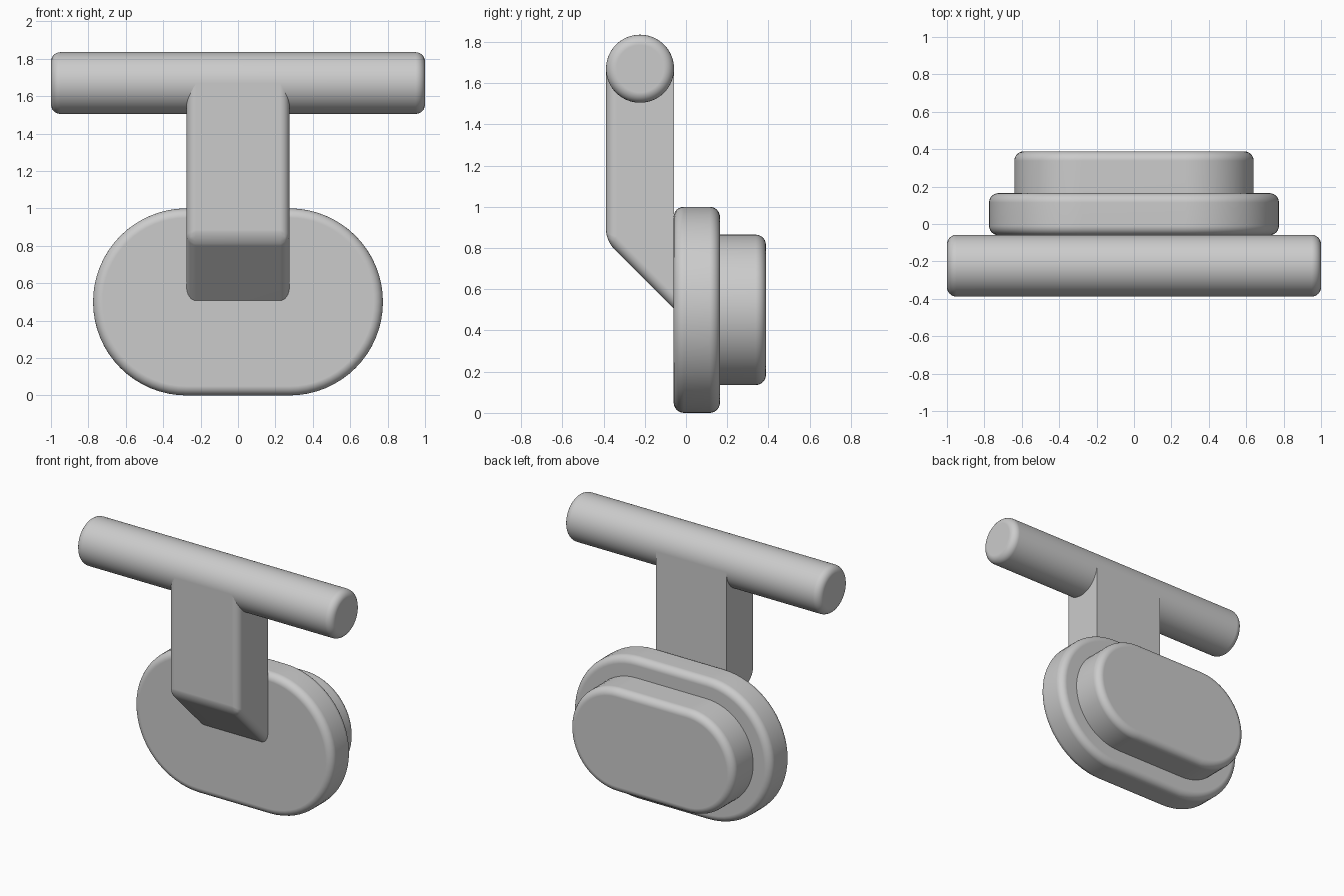
import bpy
import bmesh
from math import cos, sin, pi
from mathutils import Vector

cube = bpy.data.objects.get("Cube")
if cube:
    bpy.data.objects.remove(cube, do_unlink=True)

grey = bpy.data.materials.new("light_grey")
grey.use_nodes = True
COLOUR = (0.6, 0.6, 0.6, 1)
grey.diffuse_color = COLOUR
grey.node_tree.nodes["Principled BSDF"].inputs["Base Color"].default_value = COLOUR

ROUND = 0.05


def extrude_part(name, outline, offset, is_rounded):
    """Extrude a closed outline and round the edges chosen by the rule."""
    bm = bmesh.new()
    offset = Vector(offset)
    near = [bm.verts.new(p) for p in outline]
    far = [bm.verts.new(Vector(p) + offset) for p in outline]
    bm.faces.new(near)
    bm.faces.new(far[::-1])
    n = len(near)
    for i in range(n):
        j = (i + 1) % n
        bm.faces.new((near[j], near[i], far[i], far[j]))
    bmesh.ops.recalc_face_normals(bm, faces=bm.faces)
    edges = [e for e in bm.edges if is_rounded(e)]
    bmesh.ops.bevel(bm, geom=edges, offset=ROUND, offset_type='OFFSET',
                    segments=6, profile=0.5, affect='EDGES', clamp_overlap=True)
    mesh = bpy.data.meshes.new(name)
    bm.to_mesh(mesh)
    bm.free()
    mesh.materials.append(grey)
    obj = bpy.data.objects.new(name, mesh)
    bpy.context.collection.objects.link(obj)
    bpy.ops.object.select_all(action='DESELECT')
    obj.select_set(True)
    bpy.context.view_layer.objects.active = obj
    bpy.ops.object.shade_smooth_by_angle(angle=pi / 6)
    # Keep the broad faces flat beside the rounded edges
    weighted = obj.modifiers.new("flat_faces", 'WEIGHTED_NORMAL')
    weighted.keep_sharp = True
    return obj


def stadium(half_straight, radius, y, z, steps=32):
    points = []
    for side, start in ((1, -pi / 2), (-1, pi / 2)):
        for i in range(steps + 1):
            a = start + pi * i / steps
            points.append((side * half_straight + radius * cos(a), y, z + radius * sin(a)))
    return points


def on_plane(edge, axis, values):
    return any(all(abs(v.co[axis] - value) < 1e-4 for v in edge.verts) for value in values)


# Wide oval flange, rounded front and back
FRONT, STEP, BACK = -0.06, 0.165, 0.388
extrude_part("flange", stadium(0.275, 0.5, FRONT, 0.5), (0, STEP - FRONT, 0),
             lambda e: on_plane(e, 1, (FRONT, STEP)))

# Smaller oval boss behind it, rounded at the back only
extrude_part("rear_boss", stadium(0.275, 0.365, STEP - 0.01, 0.5), (0, BACK - STEP + 0.01, 0),
             lambda e: on_plane(e, 1, (BACK,)))

# Horizontal round handle bar
BAR_Y, BAR_Z, BAR_R = -0.223, 1.67, 0.165
circle = [(-1, BAR_Y + BAR_R * cos(2 * pi * i / 64), BAR_Z + BAR_R * sin(2 * pi * i / 64))
          for i in range(64)]
extrude_part("handle_bar", circle, (2, 0, 0), lambda e: on_plane(e, 0, (-1, 1)))

# Stem with a sloping underside; its front and underside edges are rounded
STEM_FRONT, STEM_BACK, HALF = BAR_Y - BAR_R, BAR_Y + BAR_R, 0.275
profile = [(-HALF, STEM_FRONT, BAR_Z), (-HALF, STEM_FRONT, 0.835),
           (-HALF, STEM_BACK, 0.505), (-HALF, STEM_BACK, BAR_Z)]


def stem_edge(edge):
    a, b = (v.co for v in edge.verts)
    across = abs(a.x - b.x) > 0.1
    on_bend = any(abs(c.y - STEM_FRONT) < 1e-4 and c.z < 1 for c in (a, b))
    return on_bend and (not across or a.z < 1)


extrude_part("stem", profile, (2 * HALF, 0, 0), stem_edge)
